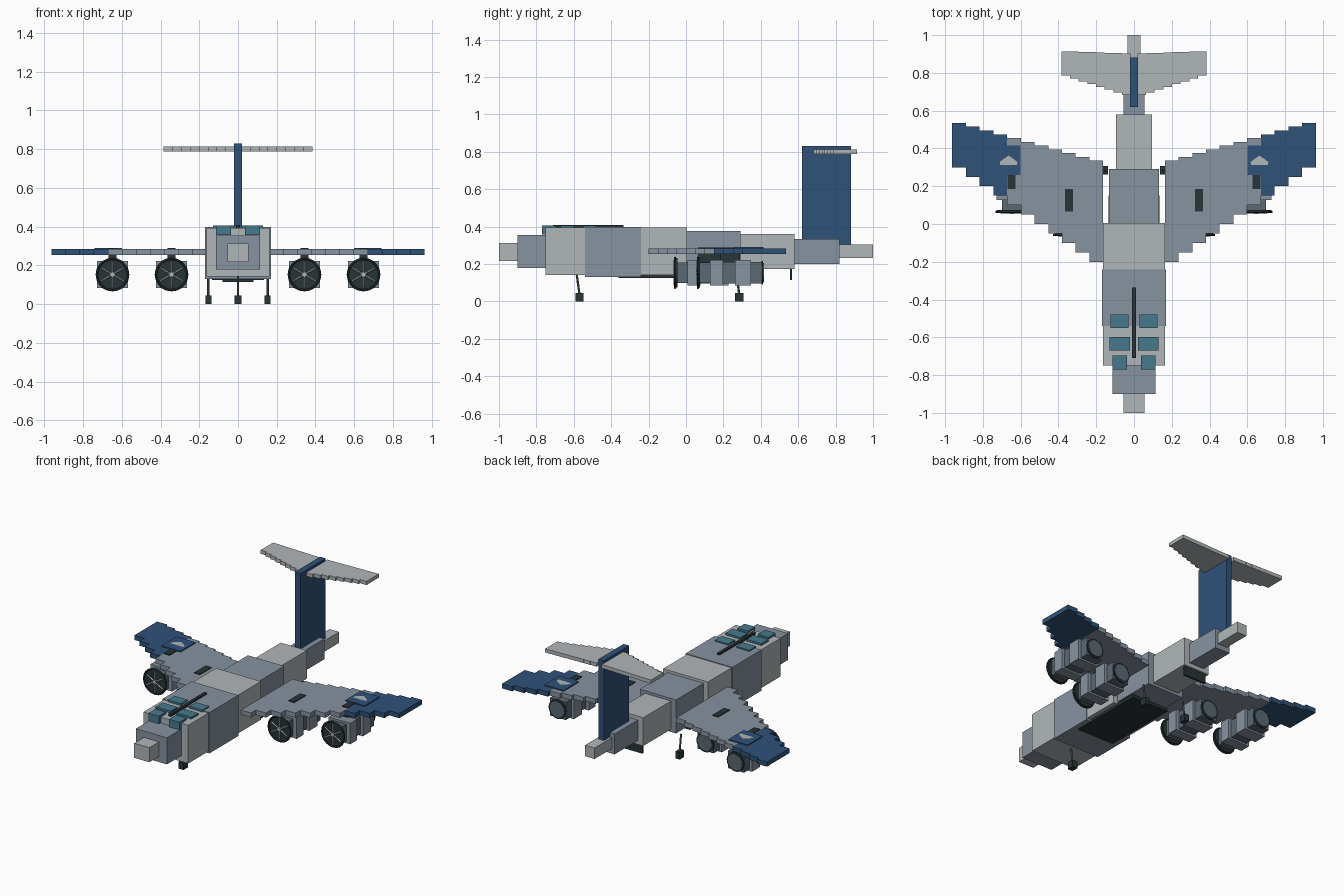
import bpy, math
from mathutils import Vector

if "Cube" in bpy.data.objects:
    bpy.data.objects.remove(bpy.data.objects["Cube"])


def srgb(h):
    c = [int(h[i:i + 2], 16) / 255 for i in (0, 2, 4)]
    return [v / 12.92 if v <= 0.04045 else ((v + 0.055) / 1.055) ** 2.4 for v in c] + [1]


MATS = {}
for mat_name, code in (("light_grey", "B0B6B8"), ("blue_grey", "8793A0"), ("navy_blue", "2F5279"),
                       ("teal_glass", "467A8C"), ("charcoal", "283337"), ("slate", "5B6873")):
    MATS[mat_name] = bpy.data.materials.new(mat_name)
    MATS[mat_name].diffuse_color = srgb(code)


def make(name, verts, faces, mat):
    me = bpy.data.meshes.new(name)
    me.from_pydata(verts, [], faces)
    me.materials.append(MATS[mat])
    ob = bpy.data.objects.new(name, me)
    bpy.context.collection.objects.link(ob)
    return ob


def box(name, x, y, z, mat):
    """Box from (low, high) ranges on each axis."""
    x, y, z = sorted(x), sorted(y), sorted(z)
    v = [(a, b, c) for a in x for b in y for c in z]
    f = [(0, 1, 3, 2), (4, 6, 7, 5), (0, 4, 5, 1), (2, 3, 7, 6), (0, 2, 6, 4), (1, 5, 7, 3)]
    return make(name, v, f, mat)


def rod(name, a, b, r, mat, n=8):
    """Cylinder between two points."""
    a, b = Vector(a), Vector(b)
    bpy.ops.mesh.primitive_cylinder_add(vertices=n, radius=r, depth=(b - a).length, location=(a + b) / 2)
    ob = bpy.context.object
    ob.name = name
    ob.rotation_euler = (b - a).to_track_quat('Z', 'Y').to_euler()
    ob.data.materials.append(MATS[mat])
    return ob


def surface(name, x0, x1, lead, trail, n, z, side, colour):
    """Stepped wing made of n chordwise strips."""
    dx = (x1 - x0) / n
    for i in range(n):
        t = i / (n - 1)
        a = x0 + i * dx
        box(f"{name}_strip", (side * a, side * (a + dx)),
            (lead[0] + (lead[1] - lead[0]) * t, trail[0] + (trail[1] - trail[0]) * t),
            z, colour(a + dx / 2))


# Fuselage blocks: y start, y end, half width, bottom, top
HULL = [(-1, -.90, .055, .217, .313), (-.90, -.75, .113, .18, .355), (-.75, -.54, .163, .142, .394),
        (-.54, -.24, .17, .13, .399), (-.24, .005, .163, .142, .394), (.005, .292, .132, .157, .377),
        (.292, .58, .095, .174, .36), (.58, .82, .055, .2, .334), (.82, 1, .035, .233, .305)]
for i, (a, b, w, lo, hi) in enumerate(HULL):
    box("fuselage_block", (-w, w), (a, b), (lo, hi), "blue_grey" if i % 2 else "light_grey")

# Roof rail, belly plate and rear ramp
box("roof_rail", (-.01, .01), (-.71, -.335), (.39, .409), "charcoal")
box("belly_plate", (-.135, .135), (-.36, .15), (.126, .145), "charcoal")
box("rear_ramp", (-.08, .08), (.555, .568), (.115, .18), "charcoal")

# Tail fin
box("tail_fin", (-.02, .02), (.62, .882), (.30, .83), "navy_blue")


def engine(x, y):
    z, rear = .153, y + .35
    # Nacelle blocks, alternating small and large
    for k, (a, b, w, h, m) in enumerate(((.005, .065, .052, .055, "slate"), (.065, .135, .079, .069, "blue_grey"),
                                         (.135, .2, .058, .058, "slate"), (.2, .285, .076, .069, "blue_grey"),
                                         (.285, .343, .058, .058, "slate"))):
        box("nacelle_block", (x - w, x + w), (y + a, y + b), (z - h, z + h), m)
    rod("intake_disc", (x, y, z), (x, y + .012, z), .079, "charcoal", 20)
    bpy.ops.mesh.primitive_torus_add(major_radius=.081, minor_radius=.006, major_segments=20, minor_segments=6,
                                     location=(x, y, z), rotation=(math.pi / 2, 0, 0))
    bpy.context.object.name = "intake_ring"
    bpy.context.object.data.materials.append(MATS["charcoal"])
    # Three crossed bars make six fan blades
    for k in range(3):
        t = math.radians(30 + 60 * k)
        c, s = math.cos(t) * .068, math.sin(t) * .068
        rod("fan_blades", (x - c, y - .003, z - s), (x + c, y - .003, z + s), .005, "light_grey", 4)
    rod("fan_hub", (x, y - .009, z), (x, y + .005, z), .013, "light_grey", 10)
    rod("exhaust_rim", (x, rear - .01, z), (x, rear, z), .063, "charcoal", 20)
    rod("exhaust_disc", (x, rear - .005, z), (x, rear + .003, z), .052, "slate", 20)


for s in (-1, 1):
    # Main wing with painted tip, and tailplane
    surface("wing", .163, .963, (-.2, .30), (.335, .535), 11, (.253, .284), s,
            lambda x: "navy_blue" if x > .67 else "blue_grey")
    surface("tailplane", .018, .385, (.682, .785), (.903, .914), 8, (.789, .813), s,
            lambda x: "light_grey")

    # Wing panel and its pale patch
    box("wing_panel", (s * .6, s * .74), (.26, .415), (.28, .291), "navy_blue")
    patch = [(-.045, -.02), (.045, -.02), (.047, -.004), (.026, .013), (0, .03), (-.026, .013), (-.047, -.004)]
    make("wing_patch", [(s * .664 + px, .332 + py, .294) for px, py in patch], [tuple(range(7))], "light_grey")

    # Engines and pylons
    for x, y, p0, p1 in ((.343, -.058, .065, .185), (.648, .063, .185, .29)):
        engine(s * x, y)
        box("pylon", (s * (x - .021), s * (x + .021)), (p0, p1), (.2, .289), "charcoal")

    # Cockpit windows
    for x0, x1, y0, y1, z0 in ((.03, .125, -.55, -.48, .38), (.02, .13, -.67, -.598, .375),
                               (.037, .113, -.77, -.695, .357)):
        box("cockpit_window", (s * x0, s * x1), (y0, y1), (z0, .407), "teal_glass")

    # Main landing gear
    rod("main_gear_strut", (s * .153, .27, .15), (s * .153, .284, .04), .006, "slate")
    box("main_wheel", (s * .137, s * .169), (.262, .307), (0, .046), "charcoal")

# Nose landing gear
rod("nose_gear_strut", (0, -.585, .15), (0, -.57, .04), .006, "slate")
box("nose_wheel", (-.018, .018), (-.592, -.547), (0, .046), "charcoal")

for m in bpy.data.materials:
    if m.users and not m.is_grease_pencil:
        m.use_nodes = True
        m.node_tree.nodes["Principled BSDF"].inputs["Base Color"].default_value = m.diffuse_color
